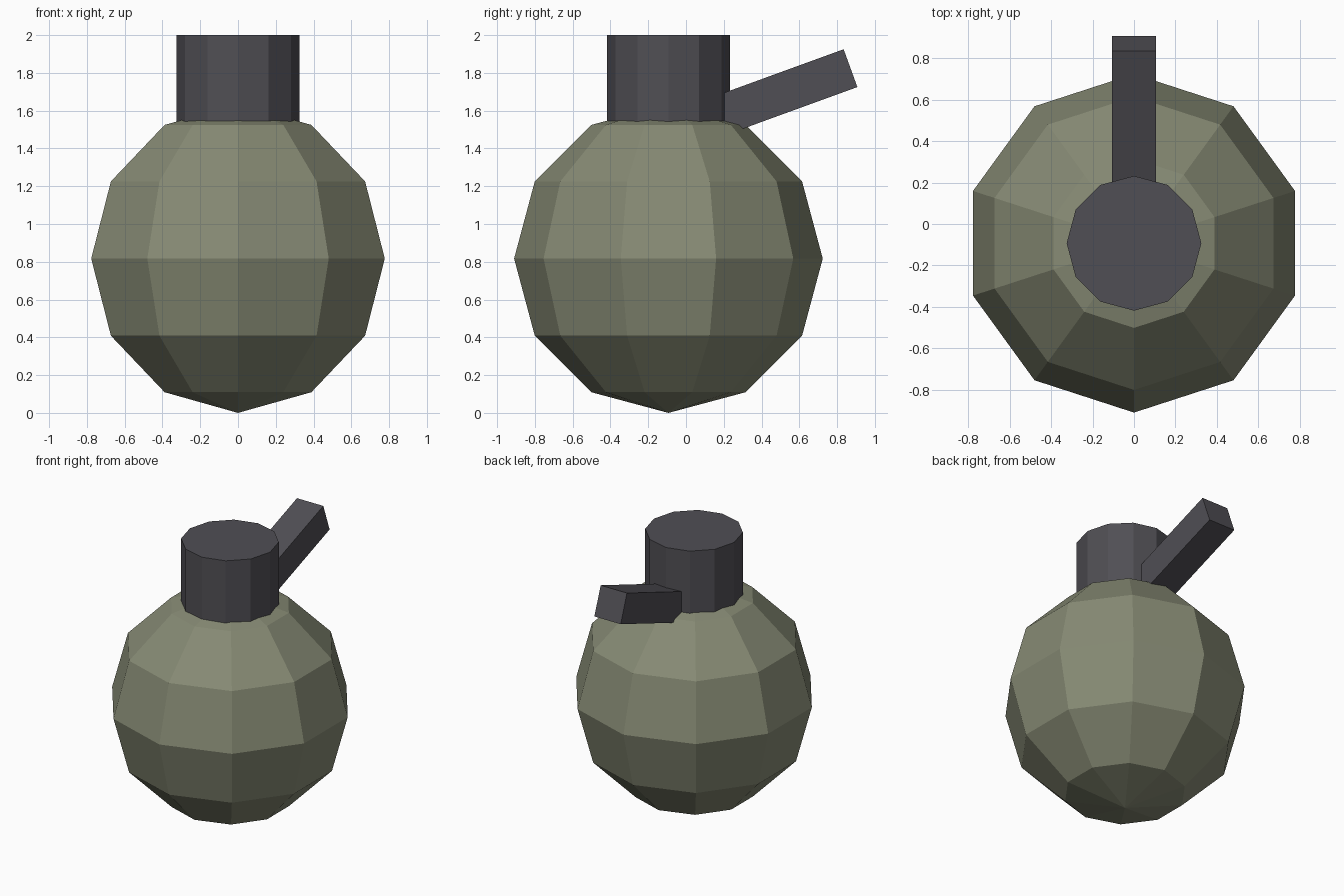
import bpy
import bmesh
import math
from mathutils import Matrix

cube = bpy.data.objects.get("Cube")
if cube:
    bpy.data.objects.remove(cube, do_unlink=True)

AXIS_Y = -0.093   # centre line of body and neck
BODY_R = 0.817


def make_material(name, rgb):
    mat = bpy.data.materials.new(name)
    mat.use_nodes = True
    colour = (*rgb, 1.0)
    mat.diffuse_color = colour
    mat.node_tree.nodes["Principled BSDF"].inputs["Base Color"].default_value = colour
    return mat


def add_object(name, bm, mat):
    bmesh.ops.recalc_face_normals(bm, faces=bm.faces)
    mesh = bpy.data.meshes.new(name)
    bm.to_mesh(mesh)
    bm.free()
    mesh.materials.append(mat)
    obj = bpy.data.objects.new(name, mesh)
    bpy.context.collection.objects.link(obj)
    return obj


def lathe(name, profile, sides, mat):
    """Spin a (radius, height) profile, with a corner on the -y side."""
    bm = bmesh.new()
    verts = [bm.verts.new((0, -r, z)) for r, z in profile]
    edges = [bm.edges.new(pair) for pair in zip(verts, verts[1:])]
    bmesh.ops.spin(bm, geom=verts + edges, cent=(0, 0, 0), axis=(0, 0, 1),
                   angle=math.tau, steps=sides)
    bmesh.ops.remove_doubles(bm, verts=bm.verts, dist=0.0005)
    obj = add_object(name, bm, mat)
    obj.location.y = AXIS_Y
    return obj


olive = make_material("olive green", (0.24, 0.255, 0.175))
charcoal = make_material("charcoal grey", (0.08, 0.077, 0.089))

# Round faceted body: ten sides, six bands
arc = [i * math.pi / 6 for i in range(7)]
lathe("body", [(BODY_R * math.sin(a), BODY_R * (1 - math.cos(a))) for a in arc], 10, olive)

# Twelve-sided neck sunk into the top of the body
lathe("neck", [(0, 1.4), (0.325, 1.4), (0.325, 2.0), (0, 2.0)], 12, charcoal)

# Square lever rising backwards out of the neck
length, thick = 0.88, 0.213
bm = bmesh.new()
bmesh.ops.create_cube(bm, size=1, matrix=Matrix.Translation((0, -length / 2, 0))
                      @ Matrix.Diagonal((thick, length, thick, 1)))
lever = add_object("lever", bm, charcoal)
lever.location = (0, 0.871, 1.825)
lever.rotation_euler.x = math.radians(20)
